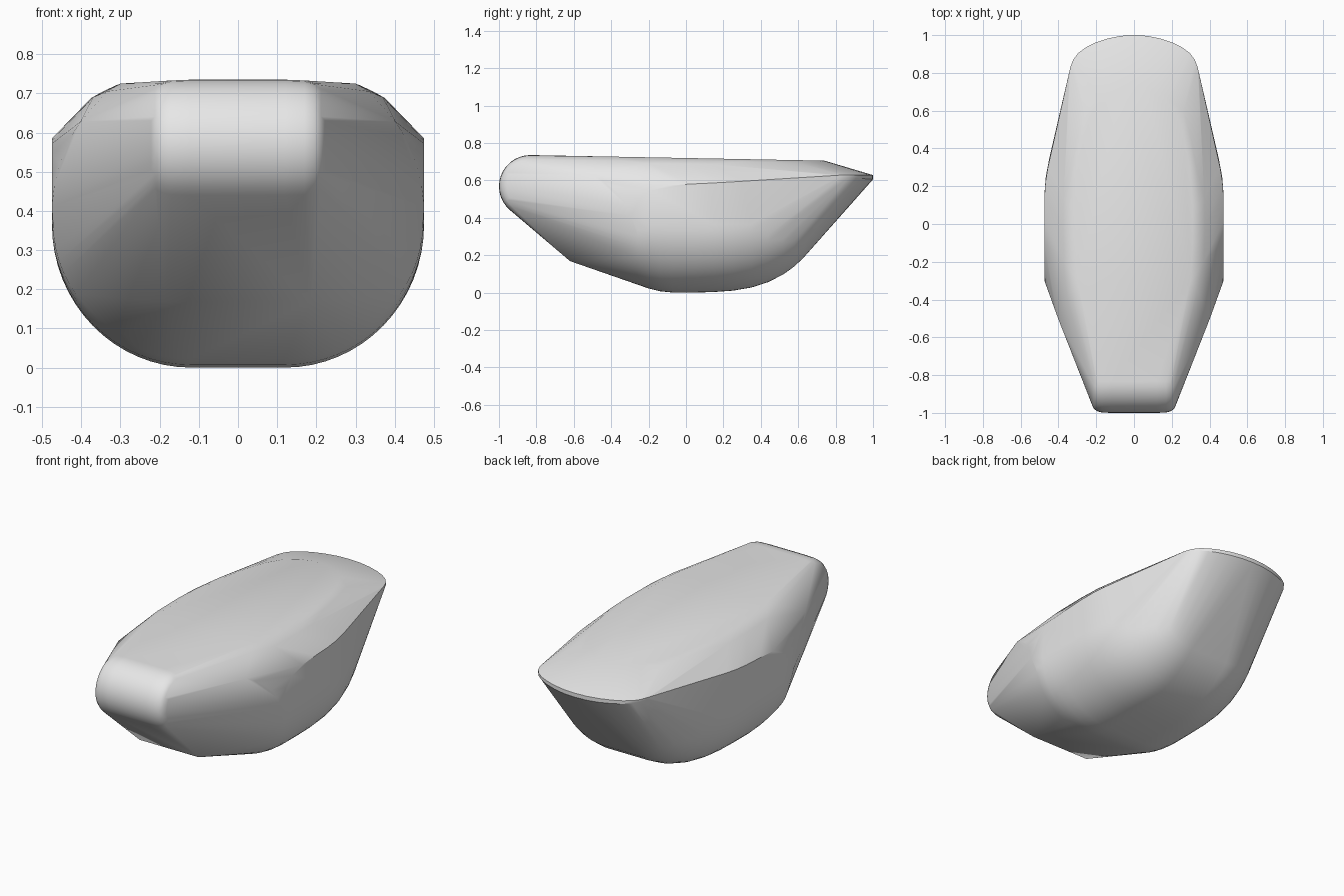
import bpy, bmesh, math

pts = []


def add(x, y, z):
    """Add a point and its mirror image across x = 0."""
    pts.append((x, y, z))
    if x > 0:
        pts.append((-x, y, z))


# Rounded nose: half roller across x with softened ends
NOSE_Y, NOSE_Z = -0.833, 0.568
for x, r in ((0.12, 0.167), (0.17, 0.165), (0.195, 0.158), (0.212, 0.146), (0.222, 0.125)):
    for i in range(19):
        a = math.radians(90 + 10 * i)
        add(x, NOSE_Y + r * math.cos(a), NOSE_Z + r * math.sin(a))

# Chin edge under the nose
add(0.185, -0.62, 0.168)
add(0.197, -0.61, 0.178)

# Belly: U-shaped sections as (y, lowest z, side radius)
belly = ((-0.26, 0.045, 0.352), (-0.20, 0.022, 0.355), (-0.14, 0.007, 0.355),
         (-0.07, 0.0, 0.355), (0.05, 0.0, 0.355), (0.15, 0.003, 0.355),
         (0.25, 0.01, 0.347), (0.35, 0.027, 0.328), (0.44, 0.056, 0.30),
         (0.52, 0.097, 0.268), (0.58, 0.14, 0.238), (0.63, 0.188, 0.205))
for y, low, r in belly:
    for i in range(17):
        a = math.pi / 2 * i / 16
        add(0.12 + r * math.cos(a), y, 0.365 - (0.365 - low) * math.sin(a))

# Side rim: front cheek curve, widest line, then the taper to the tail
rim = ((0.402, -0.50, 0.628), (0.42, -0.45, 0.60), (0.437, -0.40, 0.565),
       (0.456, -0.35, 0.52), (0.469, -0.315, 0.465), (0.475, -0.295, 0.41),
       (0.475, -0.25, 0.50), (0.475, -0.19, 0.545), (0.475, -0.10, 0.572),
       (0.475, 0.02, 0.58), (0.475, 0.13, 0.585), (0.469, 0.22, 0.59),
       (0.456, 0.30, 0.595), (0.437, 0.38, 0.60))
for p in rim:
    add(*p)

# Tail lip: thin curved edge
for x, y in ((0.343, 0.79), (0.337, 0.83), (0.322, 0.87), (0.295, 0.905), (0.255, 0.935),
             (0.205, 0.96), (0.14, 0.982), (0.07, 0.996), (0.0, 1.0)):
    add(x, y, 0.628)
    add(x, y, 0.622 - 0.017 * (y - 0.79) / 0.21)

# Deck outline and the softer shoulder just outside it
deck = ((0.30, -0.30), (0.31, -0.10), (0.31, 0.10), (0.295, 0.30), (0.265, 0.46),
        (0.23, 0.57), (0.18, 0.66), (0.12, 0.71), (0.06, 0.733), (0.0, 0.74))
for x, y in deck:
    add(x, y, 0.735 - 0.019 * (y + 0.83))
for x, y, z in ((0.335, -0.35, 0.705), (0.345, -0.10, 0.705), (0.345, 0.10, 0.704),
                (0.33, 0.30, 0.700), (0.30, 0.46, 0.697), (0.262, 0.60, 0.694),
                (0.37, -0.20, 0.690), (0.375, 0.0, 0.688), (0.372, 0.14, 0.686)):
    add(x, y, z)

# Wrap the points in one convex skin
bm = bmesh.new()
for p in pts:
    bm.verts.new(p)
bmesh.ops.remove_doubles(bm, verts=bm.verts, dist=0.001)
res = bmesh.ops.convex_hull(bm, input=bm.verts)
loose = [v for v in bm.verts if not v.link_faces]
bmesh.ops.delete(bm, geom=loose, context='VERTS')
bmesh.ops.recalc_face_normals(bm, faces=bm.faces)

mesh = bpy.data.meshes.new("hull_shell")
bm.to_mesh(mesh)
bm.free()
obj = bpy.data.objects.new("hull_shell", mesh)
bpy.context.collection.objects.link(obj)

grey = bpy.data.materials.new("light_grey")
grey.diffuse_color = (0.8, 0.8, 0.8, 1)
mesh.materials.append(grey)

bpy.context.view_layer.objects.active = obj
obj.select_set(True)
bpy.ops.object.shade_smooth_by_angle(angle=math.radians(30))
